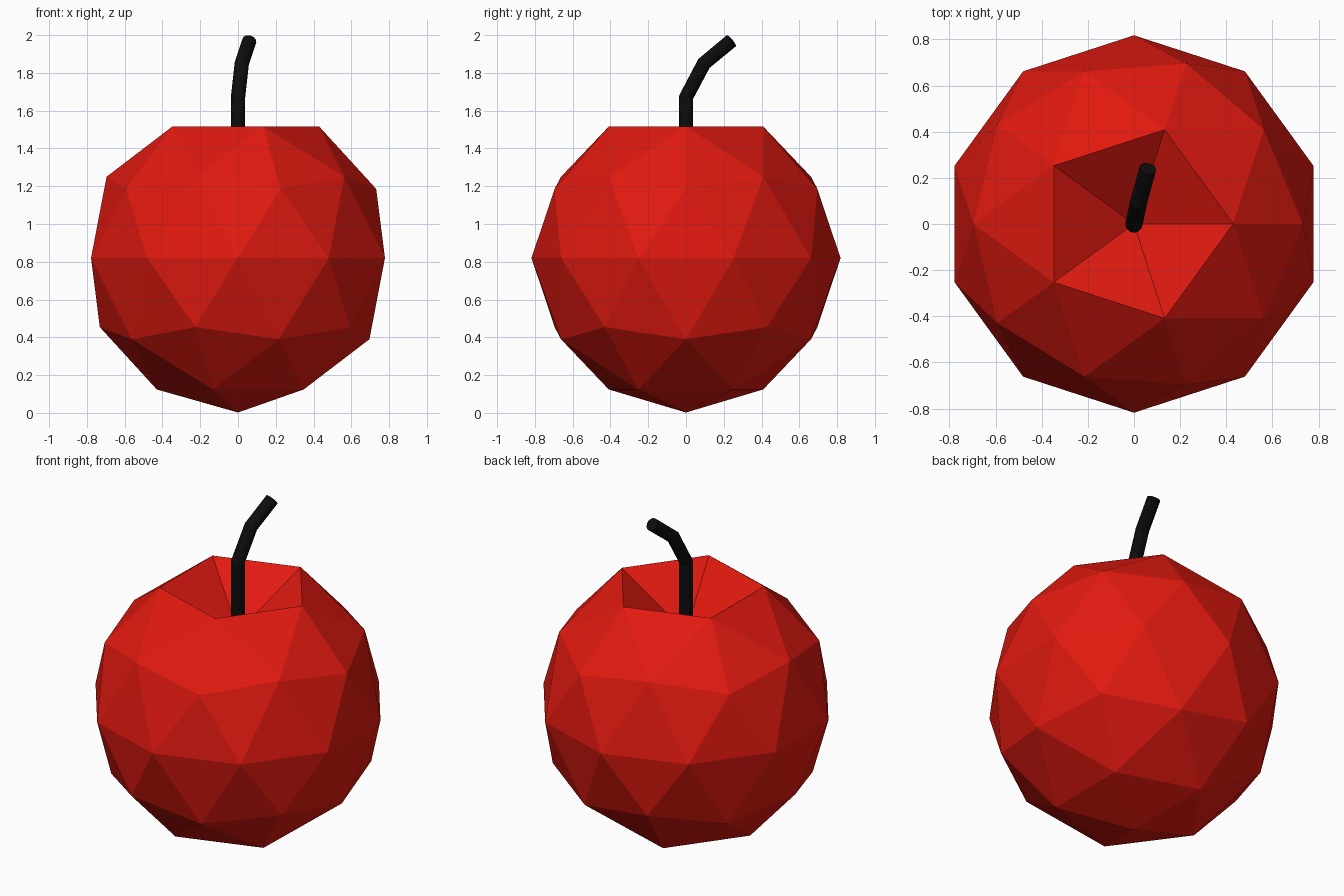
import bpy, bmesh, math
from mathutils import Vector

if "Cube" in bpy.data.objects:
    bpy.data.objects.remove(bpy.data.objects["Cube"])

R = 0.818


def finish(bm, name, color):
    bmesh.ops.recalc_face_normals(bm, faces=bm.faces[:])
    me = bpy.data.meshes.new(name)
    bm.to_mesh(me)
    bm.free()
    mat = bpy.data.materials.new(name + "_material")
    mat.diffuse_color = color
    mat.use_nodes = True
    mat.node_tree.nodes["Principled BSDF"].inputs["Base Color"].default_value = mat.diffuse_color
    me.materials.append(mat)
    ob = bpy.data.objects.new(name, me)
    bpy.context.collection.objects.link(ob)
    return ob


# fruit body: faceted icosphere with its top point pushed in
bm = bmesh.new()
bmesh.ops.create_icosphere(bm, subdivisions=2, radius=R)
bmesh.ops.translate(bm, verts=bm.verts[:], vec=(0, 0, R + 0.002))
top = max(bm.verts, key=lambda v: v.co.z)
top.co.z = 1.24
finish(bm, "fruit_body", (0.75, 0.01, 0.005, 1))

# stem: round tube swept along a bent path
path = [Vector(p) for p in ((0, 0, 1.22), (0, 0, 1.45), (0, 0, 1.67),
                            (0.02, 0.095, 1.85), (0.06, 0.24, 1.97))]
SIDES, RAD = 12, 0.038
bm = bmesh.new()
rings = []
for i, p in enumerate(path):
    a = (p - path[i - 1]).normalized() if i else Vector((0, 0, 1))
    b = (path[i + 1] - p).normalized() if i < len(path) - 1 else a
    rot = Vector((0, 0, 1)).rotation_difference((a + b).normalized())
    rings.append([bm.verts.new(p + rot @ Vector((RAD * math.cos(t), RAD * math.sin(t), 0)))
                  for t in (2 * math.pi * k / SIDES for k in range(SIDES))])
for lo, hi in zip(rings, rings[1:]):
    for k in range(SIDES):
        n = (k + 1) % SIDES
        bm.faces.new((lo[k], lo[n], hi[n], hi[k]))
bm.faces.new(rings[0][::-1])
bm.faces.new(rings[-1])
finish(bm, "stem", (0.004, 0.004, 0.004, 1))
